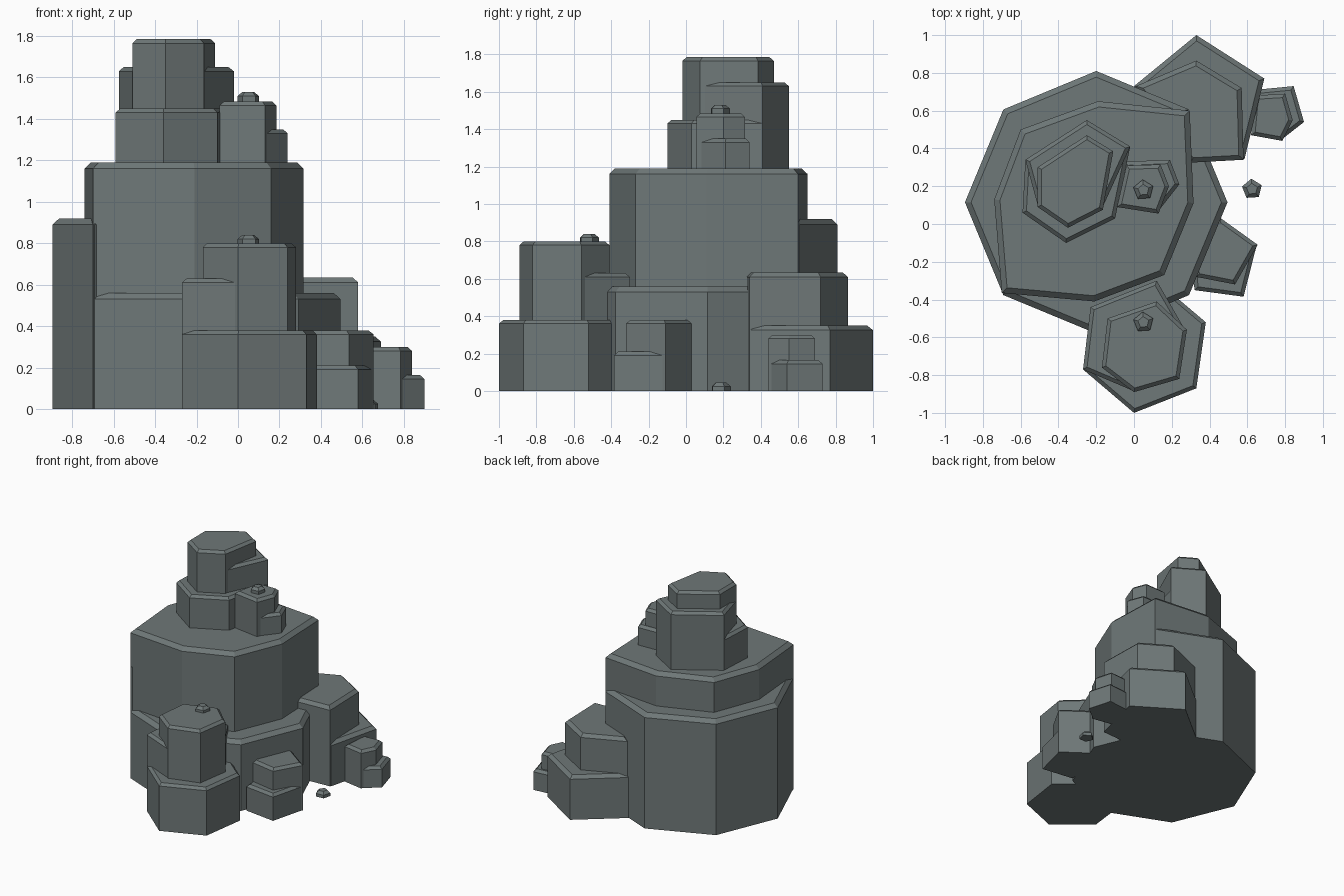
import bpy
import bmesh
import math
from mathutils import Vector

if "Cube" in bpy.data.objects:
    bpy.data.objects.remove(bpy.data.objects["Cube"])

stone = bpy.data.materials.new("grey_stone")
stone.diffuse_color = (0.158, 0.188, 0.188, 1.0)
stone.use_nodes = True
stone.node_tree.nodes["Principled BSDF"].inputs["Base Color"].default_value = stone.diffuse_color


def inset(pts, d):
    """Mitred inward offset of a counter-clockwise outline."""
    out = []
    n = len(pts)
    for i in range(n):
        p = pts[i]
        a = (p - pts[i - 1]).normalized()
        b = (pts[(i + 1) % n] - p).normalized()
        na, nb = Vector((-a.y, a.x)), Vector((-b.y, b.x))
        out.append(p + (na + nb) * (d / max(0.35, 1 + na.dot(nb))))
    return out


def rock(name, outline, top, z0=0.0, chamfer=0.02):
    """Flat-sided column of stone with a chamfered top edge."""
    pts = [Vector(p) for p in outline]
    area = sum(pts[i - 1].x * p.y - p.x * pts[i - 1].y for i, p in enumerate(pts))
    if area < 0:
        pts.reverse()
    bm = bmesh.new()
    rings = []
    for ring, z in ((pts, z0), (pts, top - chamfer), (inset(pts, chamfer), top)):
        rings.append([bm.verts.new((p.x, p.y, z)) for p in ring])
    n = len(pts)
    for lo, hi in zip(rings, rings[1:]):
        for i in range(n):
            j = (i + 1) % n
            bm.faces.new((lo[i], lo[j], hi[j], hi[i]))
    bm.faces.new(rings[-1])
    bm.faces.new(rings[0][::-1])
    mesh = bpy.data.meshes.new(name)
    bm.to_mesh(mesh)
    bm.free()
    mesh.materials.append(stone)
    bpy.context.collection.objects.link(bpy.data.objects.new(name, mesh))


def pebble(name, x, y, z0, top):
    """Small five-sided stone."""
    pts = [(x + 0.055 * math.cos(math.radians(a)), y + 0.055 * math.sin(math.radians(a)))
           for a in range(22, 382, 72)]
    rock(name, pts, top, z0, 0.02)


# Wide base octagon, back-left shelf and the main mass
octagon = [(-0.20 + 0.695 * math.cos(k * math.pi / 4),
            0.115 + 0.695 * math.sin(k * math.pi / 4)) for k in range(8)]
rock("base_ledge", octagon, 0.56, 0, 0.03)
rock("rear_left_shelf", octagon[1:6], 0.92, 0, 0.03)
rock("main_mass", [(0.295, 0.60), (-0.19, 0.65), (-0.60, 0.50), (-0.74, 0.13), (-0.70, -0.365),
                   (-0.21, -0.41), (0.16, -0.27), (0.315, 0.11)], 1.19, 0, 0.03)

# Summit tower in three steps
rock("summit_low", [(-0.25, 0.55), (-0.02, 0.41), (-0.10, 0.03), (-0.36, -0.10),
                    (-0.59, 0.06), (-0.575, 0.34)], 1.45, 1.16)
rock("summit_middle", [(-0.25, 0.55), (-0.02, 0.41), (-0.17, 0.08), (-0.51, 0.10),
                       (-0.575, 0.34)], 1.65, 1.16)
rock("summit_top", [(-0.25, 0.47), (-0.11, 0.385), (-0.165, 0.075), (-0.35, -0.02),
                    (-0.51, 0.09), (-0.51, 0.30)], 1.785, 1.16)

# Small stack beside the summit
rock("side_stack_low", [(-0.05, 0.33), (0.19, 0.34), (0.24, 0.21), (0.13, 0.07),
                        (-0.08, 0.10)], 1.35, 1.16)
rock("side_stack_top", [(-0.04, 0.31), (0.14, 0.315), (0.185, 0.20), (0.13, 0.055),
                        (-0.09, 0.09)], 1.485, 1.16)
pebble("side_stack_pebble", 0.05, 0.18, 1.47, 1.53)

# Front stack
rock("front_stack_low", [(0.38, -0.52), (0.33, -0.87), (0.0, -1.0), (-0.27, -0.77),
                         (-0.23, -0.44), (0.12, -0.30)], 0.38)
rock("front_stack_middle", [(0.0, -0.885), (-0.27, -0.77), (-0.23, -0.44), (0.12, -0.30),
                            (0.27, -0.56)], 0.63)
rock("front_stack_top", [(0.28, -0.56), (0.24, -0.82), (0.0, -0.89), (-0.17, -0.76),
                         (-0.14, -0.50), (0.12, -0.41)], 0.80)
pebble("front_stack_pebble", 0.05, -0.52, 0.78, 0.84)

# Right front stack
rock("right_front_low", [(0.65, -0.11), (0.58, -0.385), (0.32, -0.35), (0.30, -0.05),
                         (0.45, 0.02)], 0.21)
rock("right_front_top", [(0.46, 0.03), (0.655, -0.11), (0.535, -0.32), (0.33, -0.28),
                         (0.28, -0.05)], 0.38)

# Right rear stack
rock("right_rear_low", [(0.33, 1.0), (0.69, 0.77), (0.585, 0.345), (0.30, 0.33),
                        (0.0, 0.73)], 0.35, 0, 0.025)
rock("right_rear_top", [(0.33, 0.865), (0.57, 0.72), (0.58, 0.34), (0.30, 0.325),
                        (0.01, 0.73)], 0.635, 0, 0.025)

# Far right boulder and loose pebble
rock("far_right_low", [(0.845, 0.73), (0.90, 0.54), (0.785, 0.45), (0.62, 0.47),
                       (0.64, 0.71)], 0.165)
rock("far_right_top", [(0.80, 0.69), (0.84, 0.55), (0.785, 0.44), (0.62, 0.47),
                       (0.64, 0.68)], 0.30)
pebble("loose_pebble", 0.625, 0.185, 0, 0.045)
